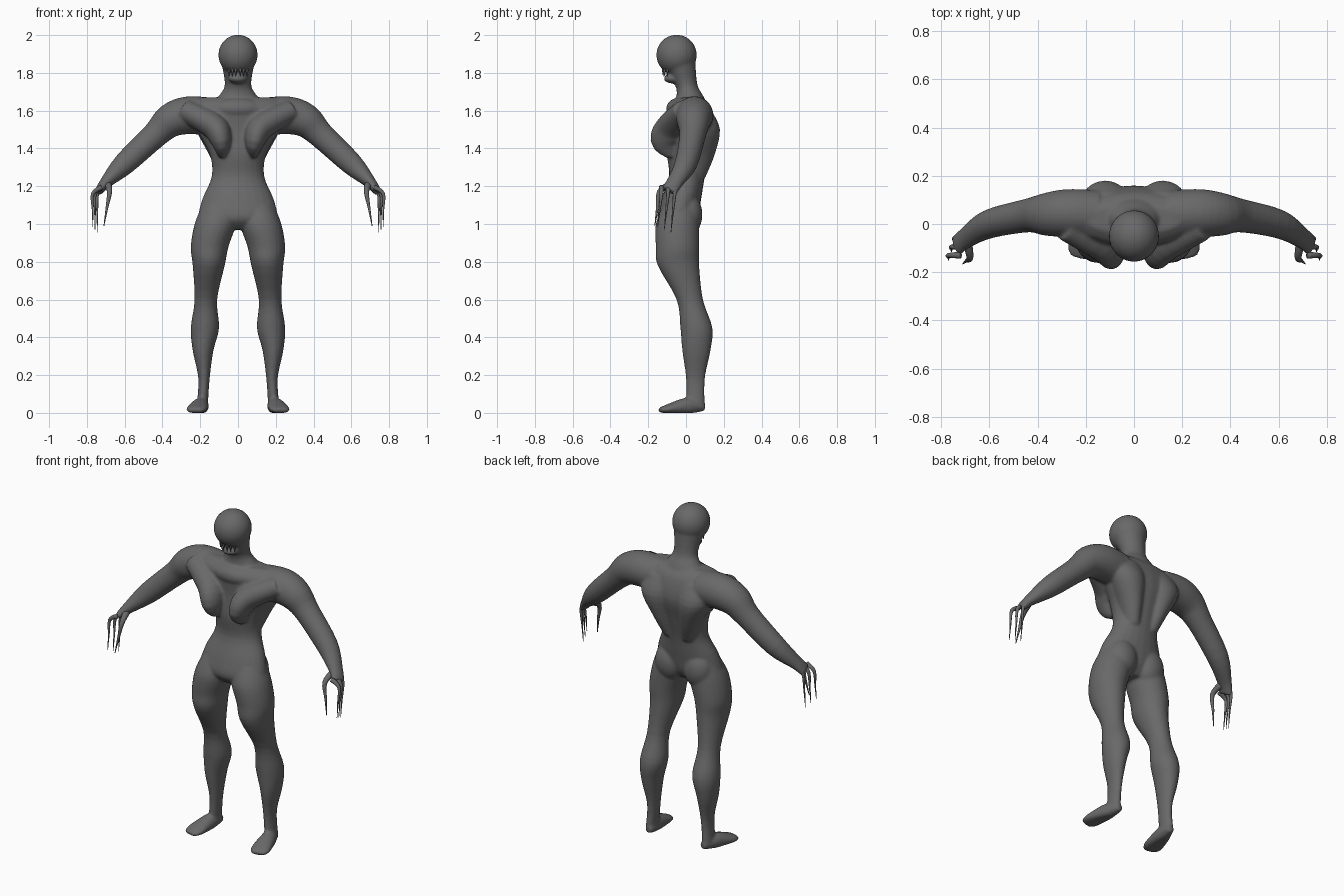
import bpy, bmesh
from math import cos, sin, tau
from mathutils import Vector, Matrix

if "Cube" in bpy.data.objects:
    bpy.data.objects.remove(bpy.data.objects["Cube"], do_unlink=True)

shade = .14
skin = bpy.data.materials.new("dark grey skin")
skin.use_nodes = True
skin.diffuse_color = (shade, shade, shade, 1)
skin.node_tree.nodes["Principled BSDF"].inputs["Base Color"].default_value = skin.diffuse_color

ACROSS, DEPTH, UP = Vector((1, 0, 0)), Vector((0, 1, 0)), Vector((0, 0, 1))
SIDES = {"left": 1, "right": -1}


# Cross-sections: x, y, z and the two half-sizes
def joint(x, y, z, radius, depth=None):
    return Vector((x, y, z, radius, depth or radius))


def slab(z, inner, outer, front, back):
    return joint((inner + outer) / 2, (front + back) / 2, z, (outer - inner) / 2, (back - front) / 2)


def trunk(z, width, front, back):
    return slab(z, -width, width, front, back)


def smooth_path(rings, steps=4):
    """Catmull-Rom interpolation of the cross-sections."""
    path = []
    for i in range(len(rings) - 1):
        start, end = rings[i], rings[i + 1]
        before = rings[max(i - 1, 0)]
        after = rings[min(i + 2, len(rings) - 1)]
        leave, arrive = (end - before) / 2, (after - start) / 2
        for step in range(steps):
            t = step / steps
            ease = t * t * (3 - 2 * t)
            path.append(start.lerp(end, ease) + leave * t * (1 - t) ** 2 - arrive * t * t * (1 - t))
    return path + [rings[-1]]


def loft(bm, rings, across=DEPTH, level=False, side=1, sides=24):
    """Closed tube through elliptical rings; level keeps the rings horizontal."""
    path = smooth_path(rings)
    centres = [Vector(ring[:3]) for ring in path]
    loops = []
    for i, ring in enumerate(path):
        along = centres[min(i + 1, len(path) - 1)] - centres[max(i - 1, 0)]
        u = ACROSS if level else across.cross(along).normalized()
        v = DEPTH if level else along.cross(u).normalized()
        loop = []
        for k in range(sides):
            angle = tau * k / sides
            p = centres[i] + u * ring[3] * cos(angle) + v * ring[4] * sin(angle)
            loop.append(bm.verts.new((p.x * side, p.y, max(p.z, 0))))
        loops.append(loop)
    for low, high in zip(loops, loops[1:]):
        for k in range(sides):
            bm.faces.new((low[k - 1], low[k], high[k], high[k - 1]))
    bm.faces.new(loops[0])
    bm.faces.new(loops[-1])


def ball(bm, centre, radii):
    matrix = Matrix.Translation(centre) @ Matrix.Diagonal((*radii, 1))
    bmesh.ops.create_uvsphere(bm, u_segments=32, v_segments=20, radius=1, matrix=matrix)


def claw(name, root, knuckle, tip, thickness, side):
    bm = bmesh.new()
    middle = Vector(knuckle).lerp(Vector(tip), .5)
    loft(bm, [joint(*root, thickness), joint(*knuckle, thickness * .7),
              joint(*middle, thickness * .35), joint(*tip, thickness * .1)],
         across=ACROSS, side=side, sides=10)
    finish(bm, name)


def finish(bm, name):
    bmesh.ops.recalc_face_normals(bm, faces=bm.faces)
    for face in bm.faces:
        face.smooth = True
    mesh = bpy.data.meshes.new(name)
    bm.to_mesh(mesh)
    bm.free()
    mesh.materials.append(skin)
    ob = bpy.data.objects.new(name, mesh)
    bpy.context.collection.objects.link(ob)
    return ob


body = bmesh.new()

# Torso
loft(body, [trunk(z=.97, width=.08, front=-.1, back=.02),
            trunk(z=1.03, width=.2, front=-.15, back=.06),
            trunk(z=1.13, width=.19, front=-.13, back=.08),
            trunk(z=1.25, width=.14, front=-.09, back=.1),
            trunk(z=1.37, width=.15, front=-.1, back=.13),
            trunk(z=1.5, width=.22, front=-.09, back=.16),
            trunk(z=1.62, width=.26, front=-.09, back=.13),
            trunk(z=1.67, width=.2, front=-.04, back=.08)], level=True)

# Neck, skull, jaw and breastbone
loft(body, [trunk(z=1.6, width=.16, front=-.07, back=.13),
            trunk(z=1.68, width=.1, front=-.05, back=.09),
            trunk(z=1.74, width=.07, front=-.06, back=.06),
            trunk(z=1.86, width=.09, front=-.13, back=.05)], level=True)
ball(body, centre=(0, -.05, 1.895), radii=(.104, .107, .107))
ball(body, centre=(0, -.07, 1.77), radii=(.05, .048, .026))
ball(body, centre=(0, -.03, 1.61), radii=(.14, .075, .06))

for side in SIDES.values():
    # Chest muscle
    loft(body, [joint(x=.085, y=-.07, z=1.36, radius=.02, depth=.03),
                joint(x=.09, y=-.1, z=1.44, radius=.056, depth=.088),
                joint(x=.13, y=-.07, z=1.52, radius=.07, depth=.085),
                joint(x=.28, y=0, z=1.6, radius=.06, depth=.07)], side=side)
    # Back muscle
    loft(body, [slab(z=1.61, inner=.01, outer=.21, front=0, back=.13),
                slab(z=1.5, inner=.02, outer=.22, front=0, back=.18),
                slab(z=1.36, inner=.03, outer=.15, front=0, back=.15),
                slab(z=1.24, inner=.02, outer=.1, front=0, back=.1)], level=True, side=side)
    # Buttock
    ball(body, centre=(.095 * side, .012, 1.05), radii=(.09, .075, .11))
    # Arm and palm
    loft(body, [joint(x=.15, y=.04, z=1.57, radius=.1),
                joint(x=.27, y=.045, z=1.575, radius=.1),
                joint(x=.36, y=.04, z=1.545, radius=.09),
                joint(x=.44, y=.035, z=1.47, radius=.07),
                joint(x=.6, y=0, z=1.32, radius=.06),
                joint(x=.7, y=-.06, z=1.22, radius=.032, depth=.044),
                joint(x=.735, y=-.09, z=1.175, radius=.022, depth=.045)], side=side)
    # Leg
    loft(body, [slab(z=1.1, inner=.01, outer=.19, front=-.12, back=.06),
                slab(z=1, inner=.01, outer=.23, front=-.16, back=.07),
                slab(z=.88, inner=.05, outer=.25, front=-.16, back=.07),
                slab(z=.78, inner=.07, outer=.24, front=-.15, back=.07),
                slab(z=.6, inner=.11, outer=.23, front=-.05, back=.09),
                slab(z=.45, inner=.1, outer=.25, front=-.03, back=.14),
                slab(z=.33, inner=.13, outer=.24, front=-.02, back=.13),
                slab(z=.18, inner=.15, outer=.21, front=0, back=.1),
                slab(z=.03, inner=.16, outer=.22, front=0, back=.1)], level=True, side=side)
    # Foot, heel to toes
    loft(body, [joint(x=.18, y=.1, z=.03, radius=.02),
                joint(x=.19, y=.05, z=.035, radius=.035),
                joint(x=.2, y=0, z=.035, radius=.045),
                joint(x=.22, y=-.1, z=.02, radius=.056, depth=.024),
                joint(x=.23, y=-.14, z=.013, radius=.036, depth=.012)], across=UP, side=side)

# Fuse the muscles into one continuous skin
body_object = finish(body, "body")
fuse = body_object.modifiers.new("fuse", 'REMESH')
fuse.mode = 'VOXEL'
fuse.voxel_size = .0075
fuse.use_smooth_shade = True
relax = body_object.modifiers.new("relax", 'SMOOTH')
relax.factor = .5
relax.iterations = 8

# Thick thumb claw and long thin finger claws
for word, side in SIDES.items():
    claw(word + "_thumb_claw", root=(.69, -.08, 1.21), knuckle=(.68, -.14, 1.17),
         tip=(.71, -.165, .99), thickness=.02, side=side)
    for finger in range(3):
        y = -.06 - .035 * finger
        x = .745 + .012 * finger
        claw(f"{word}_finger_claw_{finger + 1}", root=(.72, y, 1.195), knuckle=(x, y, 1.16),
             tip=(x, y - .02, .955 + .015 * finger), thickness=.014, side=side)

# Row of fangs over the mouth
fangs = bmesh.new()
for x in (.012, .03, .048):
    for side in SIDES.values():
        y = -.122 + x * x * 10
        loft(fangs, [joint(x, y, z=1.825, radius=.008), joint(x, y, z=1.81, radius=.006),
                     joint(x, y, z=1.78, radius=.001)], level=True, side=side, sides=8)
finish(fangs, "fangs")
